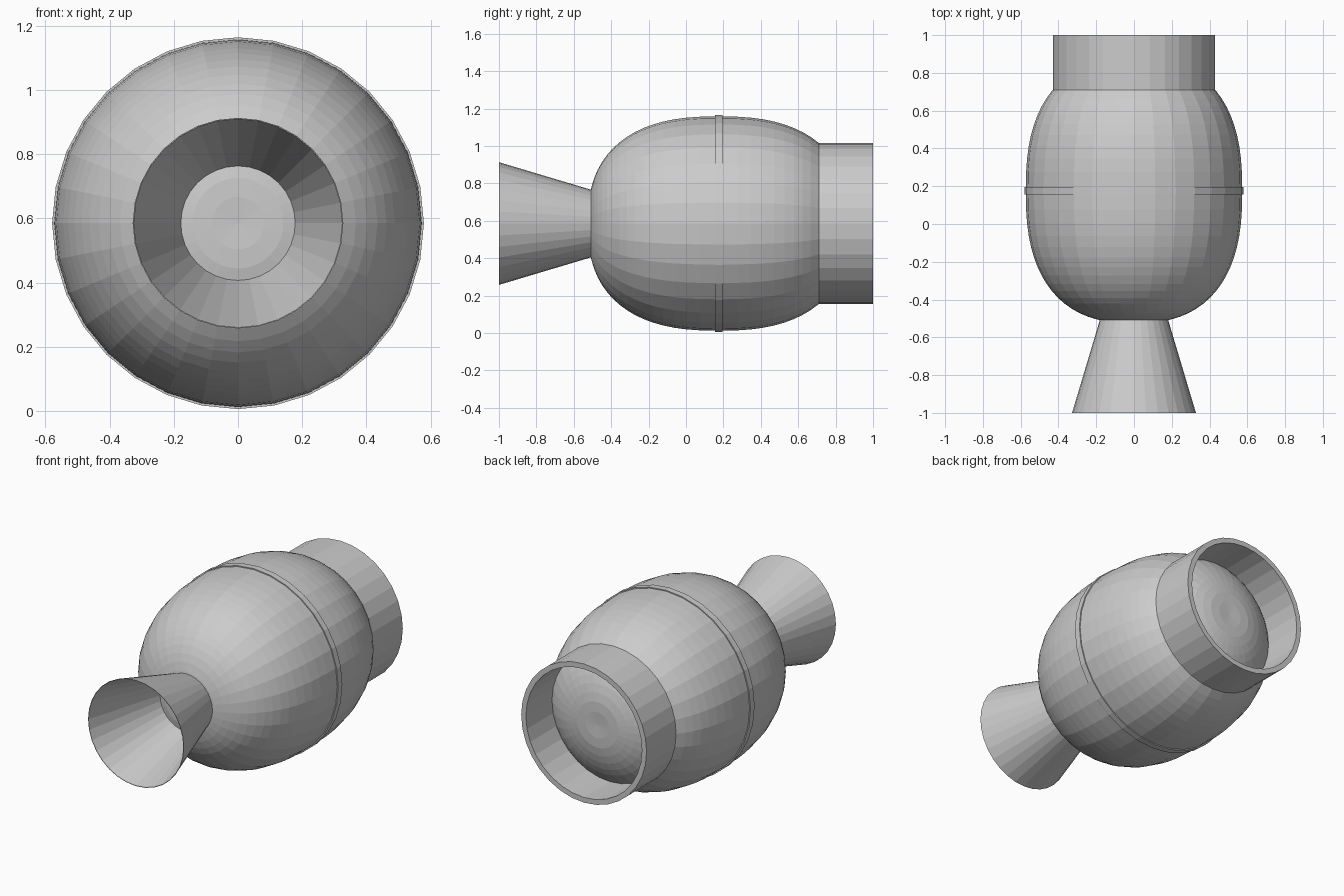
import bpy, bmesh, math

if "Cube" in bpy.data.objects:
    bpy.data.objects.remove(bpy.data.objects["Cube"])

SIDES = 32
AXIS_Z = 0.585

grey = bpy.data.materials.new("plain grey")
grey.diffuse_color = (0.6, 0.6, 0.6, 1)
grey.use_nodes = True
grey.node_tree.nodes["Principled BSDF"].inputs["Base Color"].default_value = grey.diffuse_color


def lathe(name, profile, closed=False):
    """Revolve (y, radius) points about the horizontal long axis."""
    bm = bmesh.new()
    rings = []
    for y, r in profile:
        if r < 1e-5:
            rings.append([bm.verts.new((0, y, AXIS_Z))] * SIDES)
            continue
        ring = []
        for i in range(SIDES):
            a = 2 * math.pi * i / SIDES
            ring.append(bm.verts.new((r * math.sin(a), y, AXIS_Z + r * math.cos(a))))
        rings.append(ring)
    pairs = list(zip(rings, rings[1:]))
    if closed:
        pairs.append((rings[-1], rings[0]))
    for a, b in pairs:
        for i in range(SIDES):
            j = (i + 1) % SIDES
            quad = list(dict.fromkeys((a[i], a[j], b[j], b[i])))
            bm.faces.new(quad)
    bmesh.ops.recalc_face_normals(bm, faces=bm.faces)
    mesh = bpy.data.meshes.new(name)
    bm.to_mesh(mesh)
    bm.free()
    mesh.materials.append(grey)
    obj = bpy.data.objects.new(name, mesh)
    bpy.context.collection.objects.link(obj)
    return obj


# Tank: rounded barrel with superelliptic domes and slightly dimpled poles
MID, HALF, RADIUS, POWER = 0.175, 0.70, 0.573, 2.5
STEPS = 36
tank = []
for k in range(STEPS + 1):
    t = math.pi * k / STEPS
    c, s = math.cos(t), max(0.0, math.sin(t))
    r = RADIUS * s ** (2 / POWER)
    d = HALF * abs(c) ** (2 / POWER) - 0.01 * max(0, 1 - r / 0.13)
    tank.append((MID - math.copysign(d, c), r))
lathe("tank", tank)

# Thin raised band around the middle
lathe("middle_band", [(0.155, 0.565), (0.155, 0.579), (0.195, 0.579), (0.195, 0.565)], True)

# Rear collar: open tube with a thick rim
lathe("rear_collar", [(0.71, 0.43), (1.0, 0.43), (1.0, 0.398), (0.71, 0.398)], True)

# Front nozzle: thin flared cone
lathe("front_nozzle", [(-0.505, 0.18), (-1.0, 0.328), (-1.0, 0.325), (-0.505, 0.177)], True)
